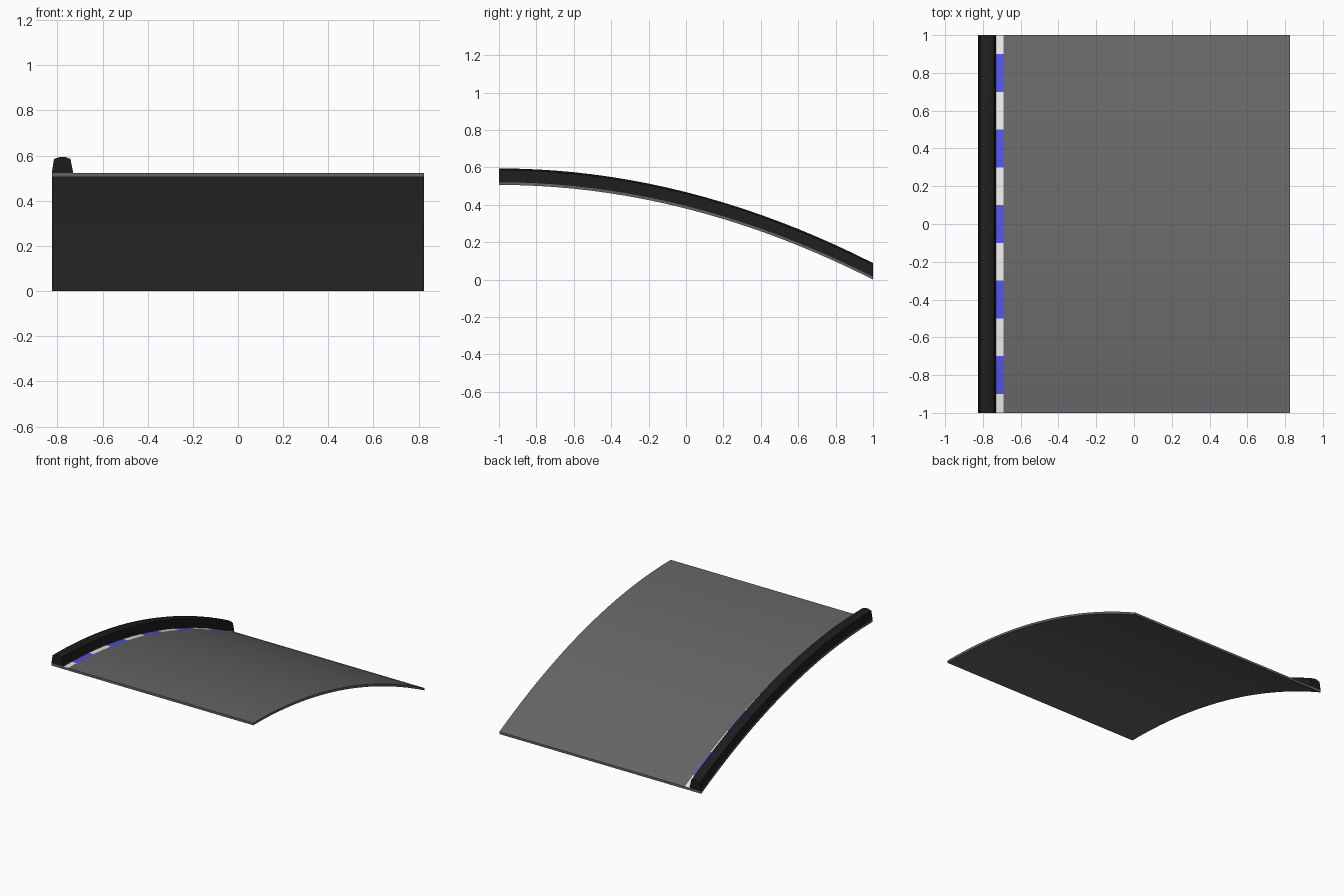
import bpy, bmesh, math

if "Cube" in bpy.data.objects:
    bpy.data.objects.remove(bpy.data.objects["Cube"])

SEGMENTS = 20
HALF_W = 0.825
TOP, DROP, THICK = 0.523, 0.506, 0.017


def material(name, rgb):
    m = bpy.data.materials.new(name)
    m.diffuse_color = (*rgb, 1)
    m.use_nodes = True
    m.node_tree.nodes["Principled BSDF"].inputs["Base Color"].default_value = m.diffuse_color
    return m


def height(y):
    return TOP - DROP * ((y + 1) / 2) ** 2


def sweep(name, profile, materials, pick=lambda edge, seg: 0):
    """Carry a closed x/z profile along the parabolic slope and cap both ends."""
    bm = bmesh.new()
    rings = []
    for s in range(SEGMENTS + 1):
        y = -1 + 2 * s / SEGMENTS
        rings.append([bm.verts.new((x, y, height(y) + z)) for x, z in profile])
    n = len(profile)
    for s in range(SEGMENTS):
        a, b = rings[s], rings[s + 1]
        for i in range(n):
            j = (i + 1) % n
            bm.faces.new((a[i], a[j], b[j], b[i])).material_index = pick(i, s)
    bm.faces.new(rings[0])
    bm.faces.new(rings[-1])
    bmesh.ops.recalc_face_normals(bm, faces=bm.faces)
    me = bpy.data.meshes.new(name)
    bm.to_mesh(me)
    bm.free()
    for m in materials:
        me.materials.append(m)
    ob = bpy.data.objects.new(name, me)
    bpy.context.collection.objects.link(ob)
    bpy.ops.object.select_all(action='DESELECT')
    ob.select_set(True)
    bpy.context.view_layer.objects.active = ob
    bpy.ops.object.shade_smooth_by_angle(angle=math.radians(30))
    return ob


asphalt = material("asphalt", (0.13, 0.13, 0.13))
white = material("white_marking", (0.8, 0.78, 0.77))
blue = material("blue_marking", (0.08, 0.08, 0.8))
black = material("kerb_black", (0.012, 0.012, 0.012))

# Road deck, with the dashed marking painted on the strip beside the kerb
KERB_X, LINE_X = -0.73, -0.69


def deck_paint(edge, seg):
    if edge != 1:
        return 0
    return 2 if ((seg + 1) // 2) % 2 else 1


sweep("road_deck",
      [(-HALF_W, 0), (KERB_X, 0), (LINE_X, 0), (HALF_W, 0),
       (HALF_W, -THICK), (-HALF_W, -THICK)],
      [asphalt, white, blue], deck_paint)

# Raised barrier along the left edge
sweep("side_barrier",
      [(-HALF_W, 0), (-0.815, 0.062), (-0.79, 0.071), (-0.765, 0.071),
       (-0.742, 0.062), (KERB_X, 0)],
      [black])
